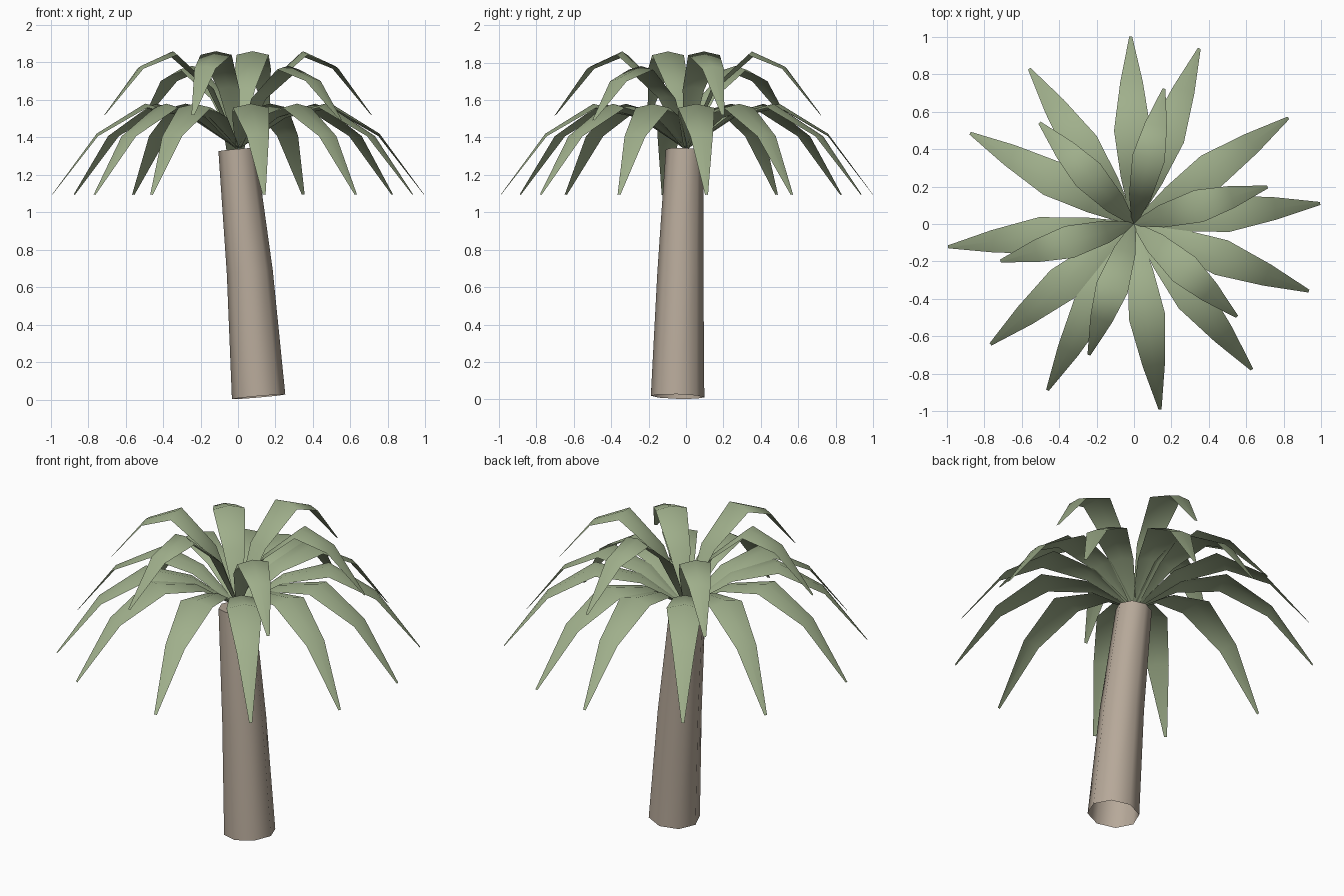
import bpy
import bmesh
from math import radians, cos, sin, pi
from mathutils import Vector

cube = bpy.data.objects.get("Cube")
if cube:
    bpy.data.objects.remove(cube, do_unlink=True)


def material(name, rgb):
    mat = bpy.data.materials.new(name)
    mat.use_nodes = True
    mat.diffuse_color = (*rgb, 1)
    mat.node_tree.nodes["Principled BSDF"].inputs["Base Color"].default_value = (*rgb, 1)
    return mat


def finish(bm, name, mat, angle):
    mesh = bpy.data.meshes.new(name)
    bm.to_mesh(mesh)
    bm.free()
    mesh.materials.append(mat)
    obj = bpy.data.objects.new(name, mesh)
    bpy.context.collection.objects.link(obj)
    bpy.ops.object.select_all(action="DESELECT")
    obj.select_set(True)
    bpy.context.view_layer.objects.active = obj
    bpy.ops.object.shade_smooth_by_angle(angle=radians(angle))
    return obj


bark = material("pale bark", (0.47, 0.395, 0.32))
green = material("leaf green", (0.35, 0.43, 0.26))

# Leaning trunk: eight-sided tapered rings, open at the foot, capped on top
SIDES = 8
rings = [((0.11, -0.045, 0.015), 0.143),
         ((0.063, -0.03, 0.68), 0.123),
         ((-0.005, -0.008, 1.335), 0.1)]
axis = (Vector(rings[-1][0]) - Vector(rings[0][0])).normalized()
side = Vector((0, 1, 0)).cross(axis).normalized()
front = axis.cross(side)

bm = bmesh.new()
loops = []
for centre, radius in rings:
    loops.append([bm.verts.new(Vector(centre) + radius * (side * cos(a) + front * sin(a)))
                  for a in (2 * pi * i / SIDES for i in range(SIDES))])
for low, high in zip(loops, loops[1:]):
    for i in range(SIDES):
        j = (i + 1) % SIDES
        bm.faces.new((low[i], low[j], high[j], high[i]))
bm.faces.new(loops[-1])
finish(bm, "trunk", bark, 50)


# Leaves: arched strips following a drooping spine of (reach, height, half width)
def add_leaf(bm, spine, heading, lift=1.0):
    out = Vector((cos(heading), sin(heading), 0))
    across = Vector((-sin(heading), cos(heading), 0))
    rows = []
    for reach, height, half in spine:
        mid = out * reach + Vector((0, 0, 1.34 + height * lift))
        drop = Vector((0, 0, -0.22 * half))
        rows.append([bm.verts.new(p) for p in
                     (mid - across * half + drop, mid, mid + across * half + drop)])
    for a, b in zip(rows, rows[1:]):
        for k in range(2):
            bm.faces.new((a[k], b[k], b[k + 1], a[k + 1]))


low_spine = [(0, 0, 0.012), (0.25, 0.18, 0.066), (0.5, 0.24, 0.098),
             (0.76, 0.08, 0.06), (1.0, -0.245, 0.008)]
high_spine = [(0, 0, 0.012), (0.15, 0.33, 0.06), (0.36, 0.52, 0.088),
              (0.54, 0.44, 0.06), (0.74, 0.18, 0.008)]
low_headings = [91, 69.6, 34.5, 6.3, -21, -51, -82, -117.5, -140, -173, 151, 124]
high_headings = [77.5, 15.5, -42, -109, -164.5, 133]

bm = bmesh.new()
for heading in low_headings:
    add_leaf(bm, low_spine, radians(heading))
finish(bm, "lower_leaves", green, 80)

bm = bmesh.new()
for heading in high_headings:
    add_leaf(bm, high_spine, radians(heading), 0.85 if heading in (-42, 133) else 1.0)
finish(bm, "upper_leaves", green, 80)
